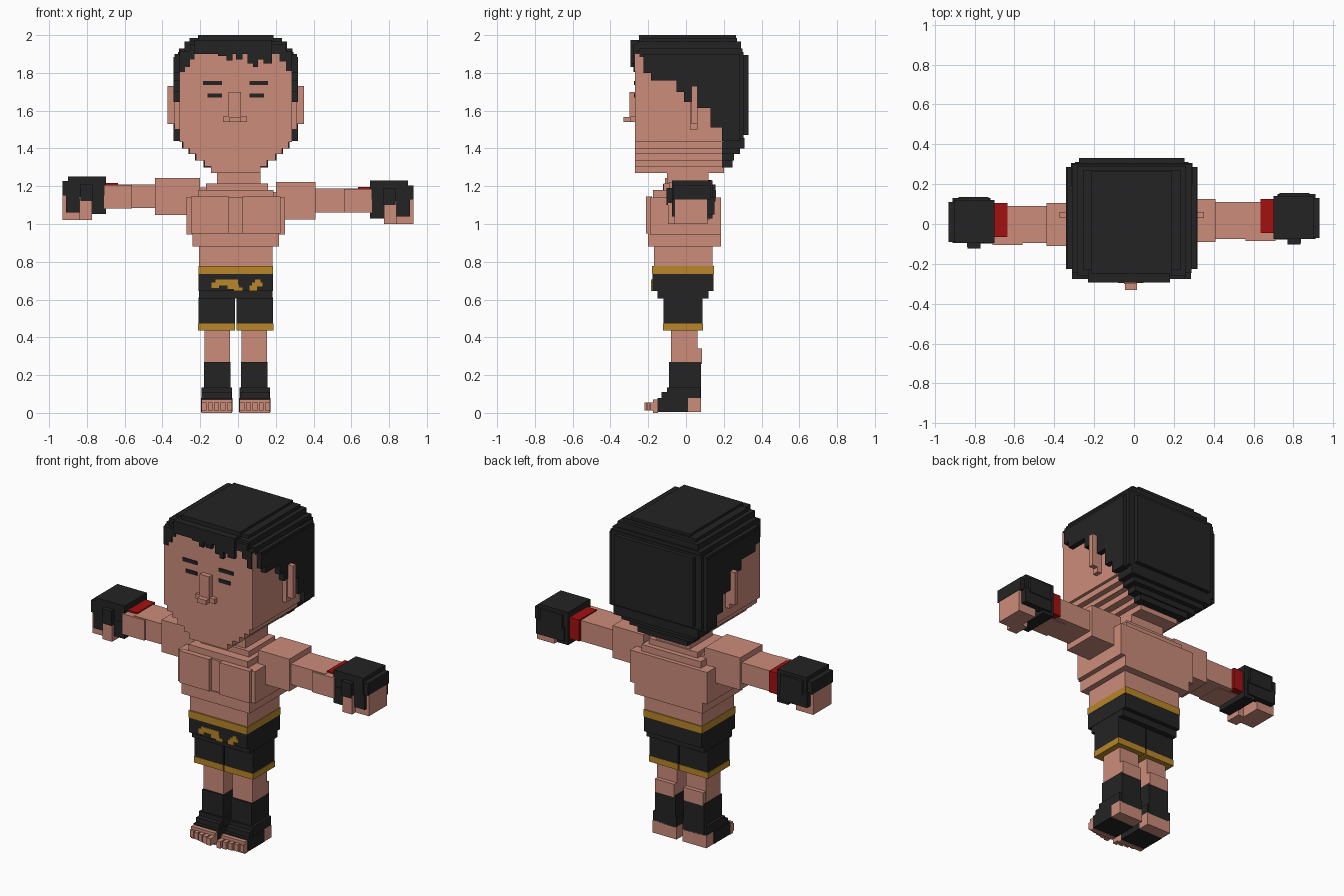
import bpy, bmesh

CX = -0.012  # body centre line


def material(name, rgb):
    m = bpy.data.materials.new(name)
    m.diffuse_color = (*rgb, 1)
    return m


SKIN = material("skin", (0.60, 0.262, 0.195))
BLACK = material("black cloth", (0.0175, 0.0175, 0.0175))
GOLD = material("gold trim", (0.48, 0.24, 0.022))
RED = material("red wrap", (0.36, 0.005, 0.005))


def part(name, mat, boxes):
    """One object made of boxes given as (x0, x1, y0, y1, z0, z1)."""
    bm = bmesh.new()
    for x0, x1, y0, y1, z0, z1 in boxes:
        geo = bmesh.ops.create_cube(bm, size=1)
        for v in geo["verts"]:
            v.co = ((x0 + x1) / 2 + v.co.x * abs(x1 - x0),
                    (y0 + y1) / 2 + v.co.y * (y1 - y0),
                    (z0 + z1) / 2 + v.co.z * (z1 - z0))
    me = bpy.data.meshes.new(name)
    bm.to_mesh(me)
    bm.free()
    me.materials.append(mat)
    ob = bpy.data.objects.new(name, me)
    bpy.context.collection.objects.link(ob)
    return ob


def mid(half, y0, y1, z0, z1):
    """Box centred on the body line."""
    return (CX - half, CX + half, y0, y1, z0, z1)


def side(s, a, b, y0, y1, z0, z1):
    """Box on one side, a and b measured outward from the body line."""
    return (CX + s * a, CX + s * b, y0, y1, z0, z1)


# Head: full block with a jaw stepping in towards the chin
jaw = [(1.27, 1.305, 0.13), (1.305, 1.335, 0.165), (1.335, 1.37, 0.21),
       (1.37, 1.40, 0.245), (1.40, 1.435, 0.28)]
part("head", SKIN, [mid(0.298, -0.27, 0.2, 1.435, 1.9)]
     + [mid(h, -0.27, 0.2, z0, z1) for z0, z1, h in jaw])
part("ears", SKIN, [side(s, 0.29, 0.362, 0.03, 0.06, 1.53, 1.73) for s in (-1, 1)]
     + [side(s, 0.29, 0.325, 0.02, 0.06, 1.5, 1.7) for s in (-1, 1)])
part("nose", SKIN, [(-0.05, 0.015, -0.30, -0.26, 1.54, 1.70),
                    (-0.08, 0.048, -0.295, -0.26, 1.54, 1.57),
                    (-0.045, 0.015, -0.33, -0.29, 1.54, 1.567)])
part("brows", BLACK, [side(s, 0.074, 0.172, -0.275, -0.268, 1.735, 1.757) for s in (-1, 1)])
part("eyes", BLACK, [side(s, 0.074, 0.15, -0.275, -0.268, 1.67, 1.692) for s in (-1, 1)])

# Hair: stepped cap
part("hair_cap", BLACK, [
    mid(0.20, -0.25, 0.265, 1.95, 2.0),
    mid(0.245, -0.23, 0.27, 1.94, 1.985),
    mid(0.272, -0.26, 0.29, 1.91, 1.965),
    mid(0.30, -0.245, 0.30, 1.885, 1.93),
    mid(0.325, -0.225, 0.285, 1.87, 1.90)])
# Back of the hair, narrowing to the nape
part("hair_back", BLACK, [
    mid(0.305, 0.19, 0.305, 1.45, 1.91),
    mid(0.265, 0.19, 0.33, 1.47, 1.895),
    mid(0.285, 0.19, 0.31, 1.40, 1.455),
    mid(0.25, 0.19, 0.285, 1.37, 1.405),
    mid(0.215, 0.19, 0.255, 1.335, 1.375),
    mid(0.17, 0.19, 0.245, 1.30, 1.34)])
# Sides: columns whose lower edge steps down behind the ear
columns = [(-0.225, -0.185, 1.80), (-0.185, -0.05, 1.76), (-0.05, -0.01, 1.70),
           (-0.01, 0.06, 1.645), (0.06, 0.13, 1.615), (0.13, 0.19, 1.51),
           (0.19, 0.285, 1.44)]
part("hair_sides", BLACK, [side(s, 0.29, 0.33, y0, y1, z, 1.885)
                           for y0, y1, z in columns for s in (-1, 1)])
# Fringe: jagged locks over the forehead
edges = [-0.31, -0.28, -0.255, -0.23, -0.105, -0.06, -0.03, -0.01, 0.025,
         0.05, 0.08, 0.105, 0.135, 0.18, 0.22, 0.255, 0.285]
bottoms = [1.805, 1.83, 1.87, 1.90, 1.89, 1.865, 1.90, 1.87, 1.90,
           1.85, 1.83, 1.87, 1.85, 1.90, 1.86, 1.81]
locks = []
for x0, x1, z in zip(edges, edges[1:], bottoms):
    d = abs((x0 + x1) / 2 - CX)
    locks.append((x0, x1, -0.293 if d < 0.17 else -0.277, -0.2,
                  z, 1.975 if d < 0.17 else 1.95 if d < 0.25 else 1.915))
part("fringe", BLACK, locks)

# Neck and torso
part("neck", SKIN, [(-0.11, 0.12, -0.10, 0.12, 1.17, 1.31),
                    (-0.17, 0.16, -0.12, 0.13, 1.16, 1.215)])
part("torso", SKIN, [
    mid(0.20, -0.175, 0.16, 1.12, 1.18),
    mid(0.26, -0.19, 0.185, 0.945, 1.14),
    mid(0.23, -0.20, 0.185, 0.88, 0.95),
    mid(0.195, -0.17, 0.14, 0.77, 0.89)])
part("chest_plates", SKIN, [side(s, 0.035, 0.237, -0.212, -0.18, 0.95, 1.145) for s in (-1, 1)])

# Shorts
part("shorts_waistband", GOLD, [mid(0.198, -0.18, 0.147, 0.735, 0.778)])
part("shorts", BLACK, [mid(0.196, -0.178, 0.145, 0.645, 0.736),
                       mid(0.194, -0.15, 0.12, 0.605, 0.65)]
     + [side(s, 0.004, 0.197, -0.12, 0.088, 0.472, 0.61) for s in (-1, 1)])
part("shorts_hem", GOLD, [side(s, 0.004, 0.20, -0.122, 0.09, 0.437, 0.474) for s in (-1, 1)])
# Gold patches on the front of the shorts
patches = [(-0.14, -0.10, 0.66, 0.69), (-0.12, 0.00, 0.675, 0.705),
           (-0.055, 0.005, 0.655, 0.68), (-0.02, 0.025, 0.645, 0.665),
           (0.06, 0.10, 0.645, 0.675), (0.075, 0.13, 0.67, 0.69), (0.09, 0.12, 0.69, 0.705)]
part("shorts_patches", GOLD, [(x0, x1, -0.184, -0.177, z0, z1) for x0, x1, z0, z1 in patches])

for s, label in ((-1, "right"), (1, "left")):
    # Leg, ankle wrap and bare toes and heel
    part(label + "_leg", SKIN, [side(s, 0.03, 0.165, -0.08, 0.06, 0.26, 0.45),
                                side(s, 0.032, 0.163, -0.07, 0.085, 0.26, 0.34)])
    part(label + "_ankle_wrap", BLACK, [
        side(s, 0.028, 0.167, -0.09, 0.08, 0.075, 0.27),
        side(s, 0.02, 0.182, -0.10, 0.078, 0.08, 0.135),
        side(s, 0.018, 0.184, -0.15, 0.01, 0.004, 0.08),
        side(s, 0.022, 0.18, -0.13, 0.0, 0.07, 0.11)])
    part(label + "_heel", SKIN, [side(s, 0.02, 0.182, 0.008, 0.08, 0.004, 0.08)])
    toes = [side(s, 0.02 + 0.034 * i, 0.046 + 0.034 * i, -0.22 + 0.008 * i, -0.16, 0.012, 0.055)
            for i in range(5)]
    part(label + "_toes", SKIN, toes + [side(s, 0.02, 0.182, -0.175, -0.148, 0.0, 0.072)])

    # Arm: the two sides sit at slightly different heights and depths
    dz, dy = (0.0, 0.0) if s > 0 else (0.022, -0.02)
    k = 0.0 if s > 0 else 0.03

    def arm(a, b, y0, y1, z0, z1):
        return (s * a, s * b, y0 + dy, y1 + dy, z0 + dz, z1 + dz)

    part(label + "_upper_arm", SKIN, [arm(0.20, 0.41 + k, -0.09, 0.125, 1.025, 1.222),
                                      arm(0.15, 0.30, -0.08, 0.12, 1.04, 1.17)])
    part(label + "_forearm", SKIN, [arm(0.40, 0.64, -0.075, 0.11, 1.062, 1.188),
                                    arm(0.56, 0.71, -0.085, 0.08, 1.06, 1.185)])
    part(label + "_wrist_wrap", RED, [arm(0.635, 0.705, -0.045, 0.125, 1.065, 1.195)])
    # Glove: blocky back of the hand with lower flaps
    part(label + "_glove", BLACK, [
        arm(0.70, 0.90, -0.075, 0.14, 1.12, 1.23),
        arm(0.72, 0.93, -0.07, 0.13, 1.13, 1.205),
        arm(0.73, 0.88, -0.07, 0.155, 1.12, 1.21),
        arm(0.70, 0.775, -0.078, 0.14, 1.03, 1.13),
        arm(0.84, 0.91, -0.075, -0.03, 1.04, 1.13),
        arm(0.72, 0.91, 0.10, 0.15, 1.05, 1.14),
        arm(0.77, 0.835, -0.102, -0.06, 1.10, 1.19)])
    part(label + "_fingers", SKIN, [arm(0.81, 0.928, -0.06, 0.115, 1.0, 1.135),
                                    arm(0.772, 0.838, -0.095, 0.0, 1.0, 1.11)])
